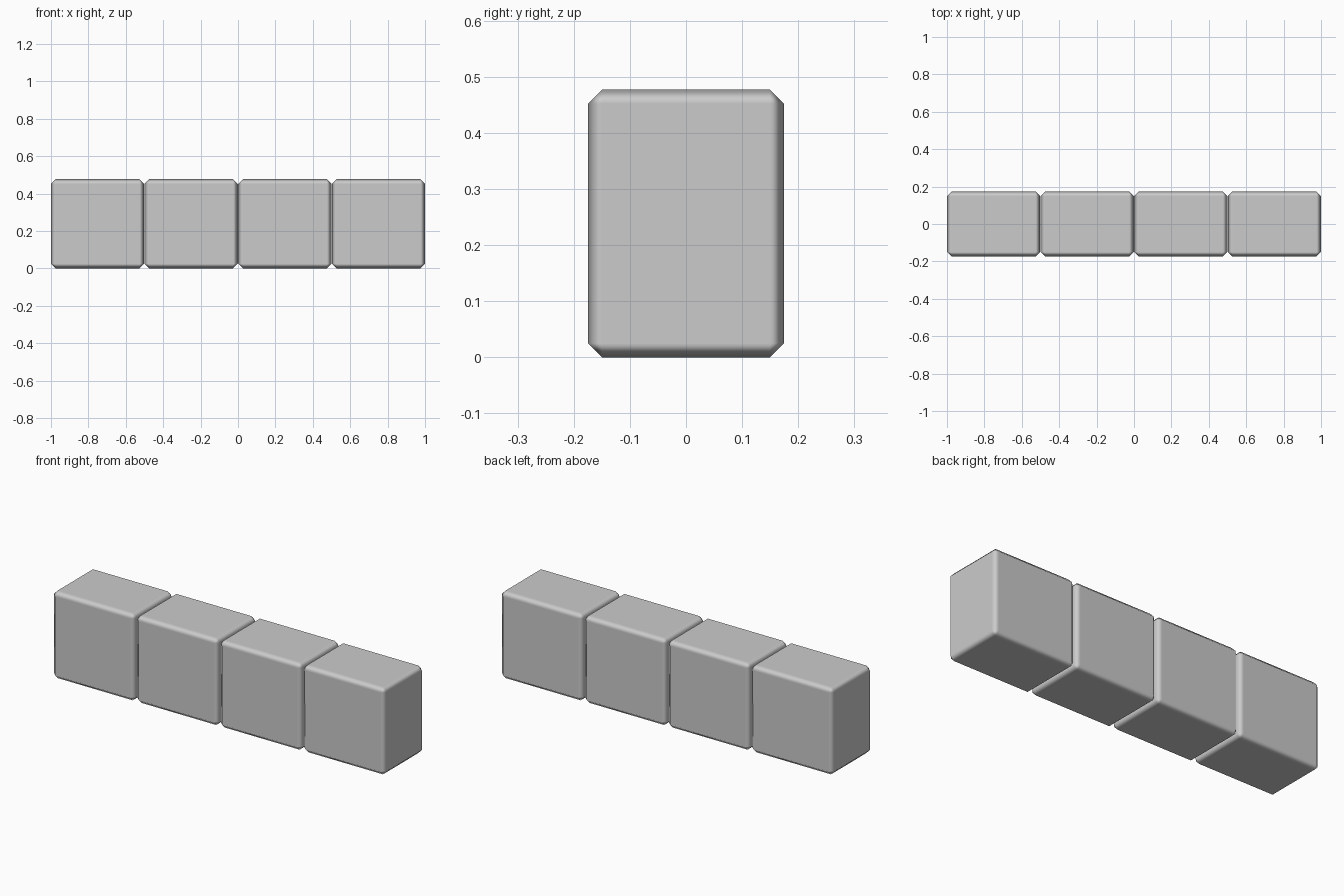
import bpy

if "Cube" in bpy.data.objects:
    bpy.data.objects.remove(bpy.data.objects["Cube"])

COUNT = 4
WIDTH, DEPTH, HEIGHT = 0.498, 0.349, 0.477
PITCH = (2.0 - WIDTH) / (COUNT - 1)
CHAMFER = 0.025


def add_block(name, x):
    # Box with a single-step chamfer, soft across the chamfer and flat on the faces
    bpy.ops.mesh.primitive_cube_add(size=1, location=(x, 0, HEIGHT / 2))
    block = bpy.context.object
    block.name = name
    block.scale = (WIDTH, DEPTH, HEIGHT)
    bpy.ops.object.transform_apply(location=False, rotation=False, scale=True)
    bpy.ops.object.shade_smooth()
    bevel = block.modifiers.new("chamfer", 'BEVEL')
    bevel.width = CHAMFER
    bevel.segments = 1
    bevel.limit_method = 'NONE'
    bevel.harden_normals = True
    return block


# Row of blocks standing side by side
for i in range(COUNT):
    add_block(f"block_{i + 1}", (i - (COUNT - 1) / 2) * PITCH)
